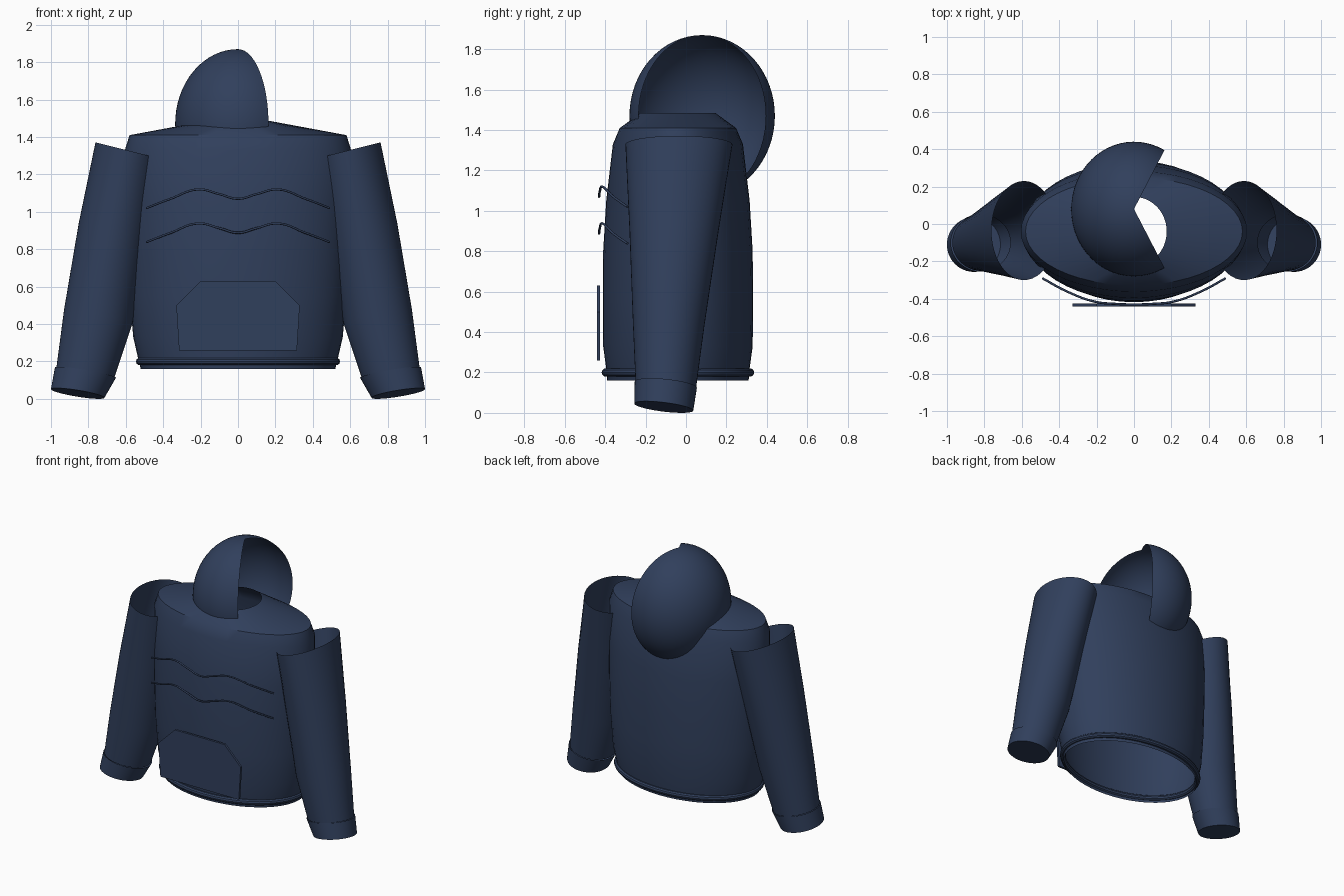
import bpy, bmesh, math
from mathutils import Vector

if "Cube" in bpy.data.objects:
    bpy.data.objects.remove(bpy.data.objects["Cube"], do_unlink=True)

navy = bpy.data.materials.new("navy_cloth")
navy.use_nodes = True
color = (0.03, 0.05, 0.107, 1)
navy.diffuse_color = color
navy.node_tree.nodes["Principled BSDF"].inputs["Base Color"].default_value = color


def finish(name, bm, angle=35):
    """Turn a bmesh into a smooth, coloured object."""
    bmesh.ops.recalc_face_normals(bm, faces=bm.faces)
    mesh = bpy.data.meshes.new(name)
    bm.to_mesh(mesh)
    bm.free()
    obj = bpy.data.objects.new(name, mesh)
    bpy.context.collection.objects.link(obj)
    mesh.materials.append(navy)
    bpy.ops.object.select_all(action='DESELECT')
    obj.select_set(True)
    bpy.context.view_layer.objects.active = obj
    bpy.ops.object.shade_smooth_by_angle(angle=math.radians(angle))
    return obj


def loft(name, rings, side=1, cap_end=False, closed=False, n=48):
    """Skin ellipses given as centre x, y, z, radii x, y and slopes in x, y."""
    bm = bmesh.new()
    loops = []
    for cx, cy, cz, rx, ry, sx, sy in rings:
        loop = []
        for i in range(n):
            a = math.tau * i / n
            dx, dy = rx * math.cos(a), ry * math.sin(a)
            loop.append(bm.verts.new((side * (cx + dx), cy + dy, cz + sx * dx + sy * dy)))
        loops.append(loop)
    pairs = list(zip(loops, loops[1:]))
    if closed:
        pairs.append((loops[-1], loops[0]))
    for a, b in pairs:
        for i in range(n):
            j = (i + 1) % n
            bm.faces.new((a[i], a[j], b[j], b[i]))
    if cap_end:
        bm.faces.new(loops[-1])
    return finish(name, bm)


# Torso: open at the hem and neck (height, half width, half depth)
torso = [(0.16, 0.52, 0.35), (0.22, 0.535, 0.355), (0.33, 0.56, 0.37), (0.55, 0.58, 0.372),
         (0.8, 0.59, 0.37), (1.05, 0.6, 0.355), (1.33, 0.605, 0.322), (1.41, 0.58, 0.288),
         (1.485, 0.175, 0.185)]
loft("torso", [(0, -0.04, z, rx, ry, 0, 0) for z, rx, ry in torso])

# Rolled hem around the waist
hem = []
for k in range(10):
    a = math.tau * k / 10
    r = 0.02 * math.cos(a)
    hem.append((0, -0.04, 0.2 + 0.02 * math.sin(a), 0.526 + r, 0.358 + r, 0, 0))
loft("waist_hem", hem, closed=True)

# Sleeves and cuffs
sleeve = [(0.588, -0.035, 1.328, 0.174, 0.265, 0.25, 0),
          (0.667, -0.06, 0.9, 0.185, 0.22, 0.2, -0.04),
          (0.747, -0.086, 0.44, 0.183, 0.177, 0.2, -0.06),
          (0.816, -0.1, 0.14, 0.155, 0.15, 0.17, -0.1)]
cuff = [(0.816, -0.1, 0.14, 0.163, 0.154, 0.17, -0.1),
        (0.857, -0.11, 0.029, 0.143, 0.146, 0.16, -0.12)]
for label, side in (("left", 1), ("right", -1)):
    loft(label + "_sleeve", sleeve, side)
    loft(label + "_cuff", cuff, side, cap_end=True)

# Hood: ellipsoid shell swept part way round, open towards the left
bm = bmesh.new()
steps, rows = 40, 32
grid = []
for i in range(steps + 1):
    phi = math.radians(61 + 238 * i / steps)
    column = []
    for j in range(rows + 1):
        t = math.pi * j / rows
        column.append(bm.verts.new((0.336 * math.sin(t) * math.cos(phi),
                                    0.08 + 0.36 * math.sin(t) * math.sin(phi),
                                    1.47 + 0.4 * math.cos(t))))
    grid.append(column)
for a, b in zip(grid, grid[1:]):
    for j in range(rows):
        bm.faces.new((a[j], a[j + 1], b[j + 1], b[j]))
bmesh.ops.remove_doubles(bm, verts=bm.verts, dist=0.0005)
finish("hood", bm)

# Front pocket: thin plate with cut upper corners
half = [(0.315, 0.26), (0.33, 0.5), (0.2, 0.63)]
outline = half + [(-x, z) for x, z in reversed(half)]
bm = bmesh.new()
face = bm.faces.new([bm.verts.new((x, -0.425, z)) for x, z in outline])
extruded = bmesh.ops.extrude_face_region(bm, geom=[face])
moved = [v for v in extruded["geom"] if isinstance(v, bmesh.types.BMVert)]
bmesh.ops.translate(bm, verts=moved, vec=Vector((0, -0.016, 0)))
finish("front_pocket", bm)

# Wavy chest seams: thin cords following the chest
path = [(0.49, -0.29, 0), (0.36, -0.36, 0.05), (0.21, -0.415, 0.1), (0.1, -0.427, 0.075), (0, -0.43, 0.05)]
points = path + [(-x, y, z) for x, y, z in reversed(path[:-1])]
for label, base in (("upper", 1.02), ("lower", 0.838)):
    curve = bpy.data.curves.new(label + "_chest_seam", 'CURVE')
    curve.dimensions = '3D'
    curve.bevel_depth = 0.006
    curve.bevel_resolution = 2
    curve.use_fill_caps = True
    spline = curve.splines.new('BEZIER')
    spline.bezier_points.add(len(points) - 1)
    for p, (x, y, z) in zip(spline.bezier_points, points):
        p.co = (x, y, z + base)
        p.handle_left_type = p.handle_right_type = 'AUTO'
    curve.materials.append(navy)
    bpy.context.collection.objects.link(bpy.data.objects.new(label + "_chest_seam", curve))
